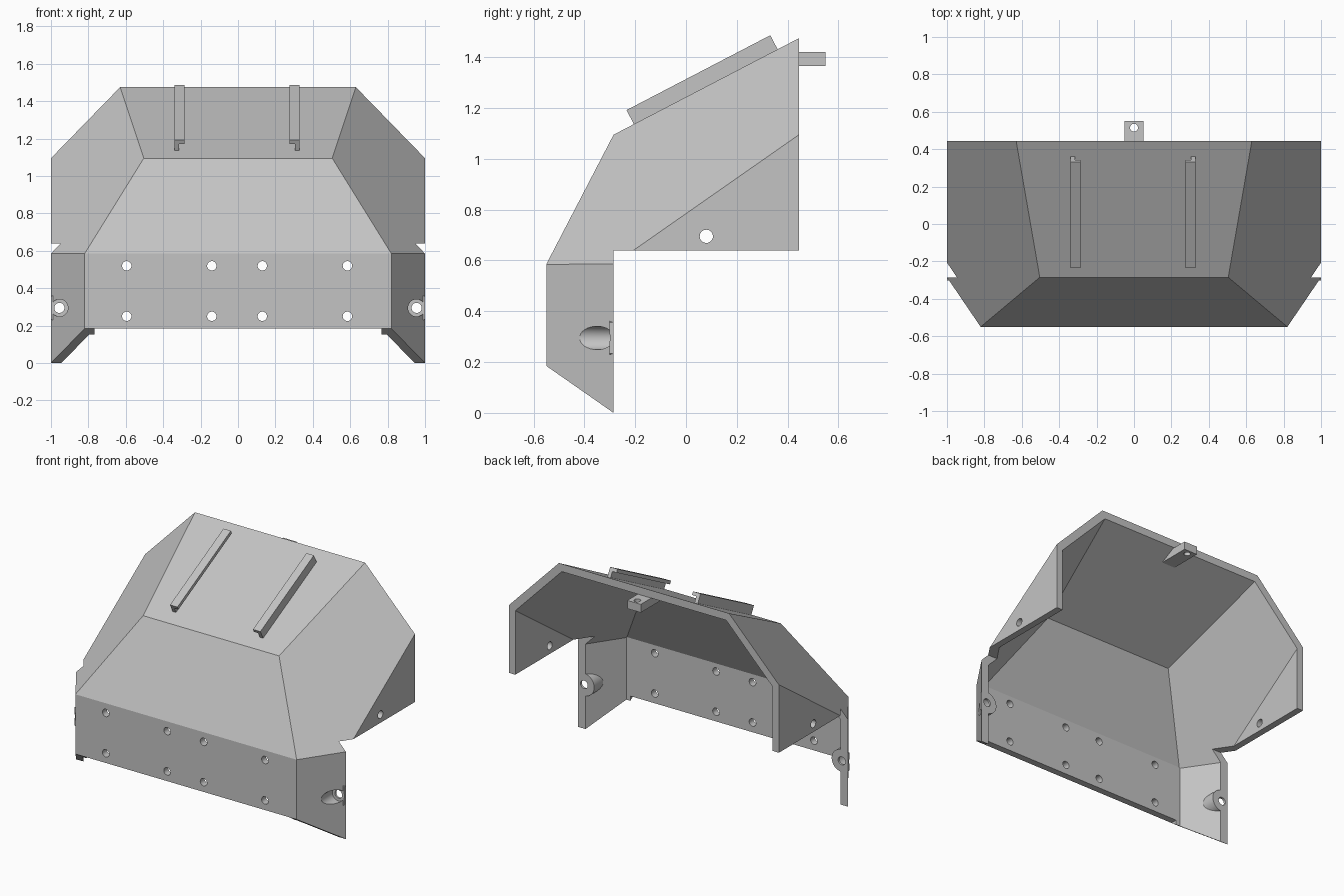
import bpy
import bmesh
import math
from mathutils import Matrix, Vector

cube = bpy.data.objects.get("Cube")
if cube:
    bpy.data.objects.remove(cube, do_unlink=True)

T = 0.046          # plate thickness
REAR = 0.445       # rear edge
STEP_Y, STEP_Z = -0.285, 0.64   # corner of the side cut-out

steel = bpy.data.materials.new("plain_grey")
steel.use_nodes = True
GREY = (0.55, 0.55, 0.55, 1)
steel.diffuse_color = GREY
steel.node_tree.nodes["Principled BSDF"].inputs["Base Color"].default_value = GREY


def make(name, bm):
    bmesh.ops.recalc_face_normals(bm, faces=bm.faces)
    mesh = bpy.data.meshes.new(name)
    bm.to_mesh(mesh)
    bm.free()
    mesh.materials.append(steel)
    obj = bpy.data.objects.new(name, mesh)
    bpy.context.collection.objects.link(obj)
    return obj


def clip(bm, planes, inset=0):
    """Keep only what lies behind every (point, outward normal) plane."""
    for point, normal in planes:
        n = Vector(normal).normalized()
        bmesh.ops.bisect_plane(bm, geom=bm.verts[:] + bm.edges[:] + bm.faces[:], dist=1e-6,
                               plane_co=Vector(point) - n * inset, plane_no=n, clear_outer=True)
        rim = [e for e in bm.edges if e.is_boundary]
        if rim:
            bmesh.ops.contextual_create(bm, geom=rim)


def box_mesh(lo, hi):
    lo, hi = Vector(lo), Vector(hi)
    bm = bmesh.new()
    bmesh.ops.create_cube(bm, size=1, matrix=Matrix.Translation((lo + hi) / 2)
                          @ Matrix.Diagonal((*(hi - lo), 1)))
    return bm


def rod_mesh(axis, centre, radius, length):
    bm = bmesh.new()
    turn = Vector((0, 0, 1)).rotation_difference(Vector(axis)).to_matrix().to_4x4()
    bmesh.ops.create_cone(bm, cap_ends=True, segments=32, radius1=radius, radius2=radius,
                          depth=length, matrix=Matrix.Translation(centre) @ turn)
    return bm


def combine(target, bm, operation="DIFFERENCE"):
    tool = make("tool", bm)
    tool.hide_render = True
    mod = target.modifiers.new("cut", "BOOLEAN")
    mod.operation, mod.object, mod.solver = operation, tool, "EXACT"
    bpy.context.view_layer.objects.active = target
    bpy.ops.object.modifier_apply(modifier=mod.name)
    mesh = tool.data
    bpy.data.objects.remove(tool, do_unlink=True)
    bpy.data.meshes.remove(mesh)


def prism(name, profile, x0, x1):
    """Extrude a y-z profile across x."""
    bm = bmesh.new()
    face = bm.faces.new([bm.verts.new((x0, y, z)) for y, z in profile])
    new = bmesh.ops.extrude_face_region(bm, geom=[face])["geom"]
    bmesh.ops.translate(bm, vec=(x1 - x0, 0, 0),
                        verts=[v for v in new if isinstance(v, bmesh.types.BMVert)])
    return make(name, bm)


# Faceted plates of the hood
def cheek(s):
    return ((s * 0.82, -0.55, 0.585), (s * 0.265, -0.18, 0))


def wall(s):
    return ((s, 0, 0), (s, 0, 0))


plates = [((0, -0.55, 0), (0, -1, 0)),
          ((0, -0.55, 0.585), (0, -0.51, 0.265)),
          ((0, -0.285, 1.095), (0, -0.38, 0.73))]
for s in (-1, 1):
    plates += [cheek(s), wall(s),
               ((s * 0.82, -0.55, 0.585), (s * 0.135, -0.0918, 0.1314))]
ends = [((0, REAR, 0), (0, 1, 0)), ((0, -0.55, 0.185), (0, -0.185, -0.265))]

outer = box_mesh((-2, -2, -2), (2, 2, 2))
clip(outer, plates + ends)
hood = make("hood_shell", outer)
inner = box_mesh((-3, -3, -3), (3, 3, 3))
clip(inner, plates, inset=T)
combine(hood, inner)

# Bolt bosses inside the cheeks, with a thin floor at the back
for s in (-1, 1):
    limit = ((s * 0.999, 0, 0), (s, 0, 0))
    boss = rod_mesh((0, 1, 0), (s * 0.955, -0.35, 0.295), 0.075, 0.3)
    clip(boss, [limit])
    clip(boss, [cheek(s)], inset=0.004)
    combine(hood, boss, "UNION")
    floor = rod_mesh((0, 1, 0), (s * 0.955, -0.251, 0.295), 0.075, 0.102)
    clip(floor, [limit])
    combine(hood, floor, "UNION")

# Side cut-out and level lower edge of the front plate
combine(hood, box_mesh((-2, STEP_Y, -2), (2, 2, STEP_Z)))
combine(hood, box_mesh((-0.766, -1, -1), (0.766, -0.45, 0.185)))

# Counterbores, boss holes and side holes
for s in (-1, 1):
    combine(hood, rod_mesh((0, 1, 0), (s * 0.955, -0.5, 0.295), 0.046, 0.4))
    combine(hood, rod_mesh((0, 1, 0), (s * 0.955, -0.4, 0.295), 0.027, 0.5))
    combine(hood, rod_mesh((1, 0, 0), (s, 0.08, 0.695), 0.026, 0.3))

# Front plate bolt holes
for x in (-0.595, -0.14, 0.13, 0.585):
    for z in (0.25, 0.52):
        combine(hood, rod_mesh((0, 1, 0), (x, -0.53, z), 0.025, 0.2))

# Angle-section rails along the roof
along = Vector((0.73, 0.38)).normalized()
up = Vector((-along.y, along.x))
start = Vector((-0.205, 1.136))


def bar(name, low, high, x0, x1):
    length = 0.638
    corners = ((0, low), (length, low), (length, high), (0, high))
    return prism(name, [start + along * a + up * h for a, h in corners], x0, x1)


for side, edge, inward in (("right", -0.34, 1), ("left", 0.33, -1)):
    bar(side + "_rail_web", -0.004, 0.042, edge, edge + inward * 0.024)
    bar(side + "_rail_flange", 0.04, 0.063, edge, edge + inward * 0.055)

# Rear lug tucked under the roof
lug = prism("rear_lug", [(0.33, 1.365), (0.55, 1.365), (0.55, 1.42), (0.42, 1.42)], -0.05, 0.05)
combine(lug, rod_mesh((0, 0, 1), (0, 0.515, 1.39), 0.021, 0.3))

# Crisp plates with smooth bores
for obj in (hood, lug):
    bpy.ops.object.select_all(action="DESELECT")
    obj.select_set(True)
    bpy.context.view_layer.objects.active = obj
    bpy.ops.object.shade_smooth_by_angle(angle=math.radians(20))
